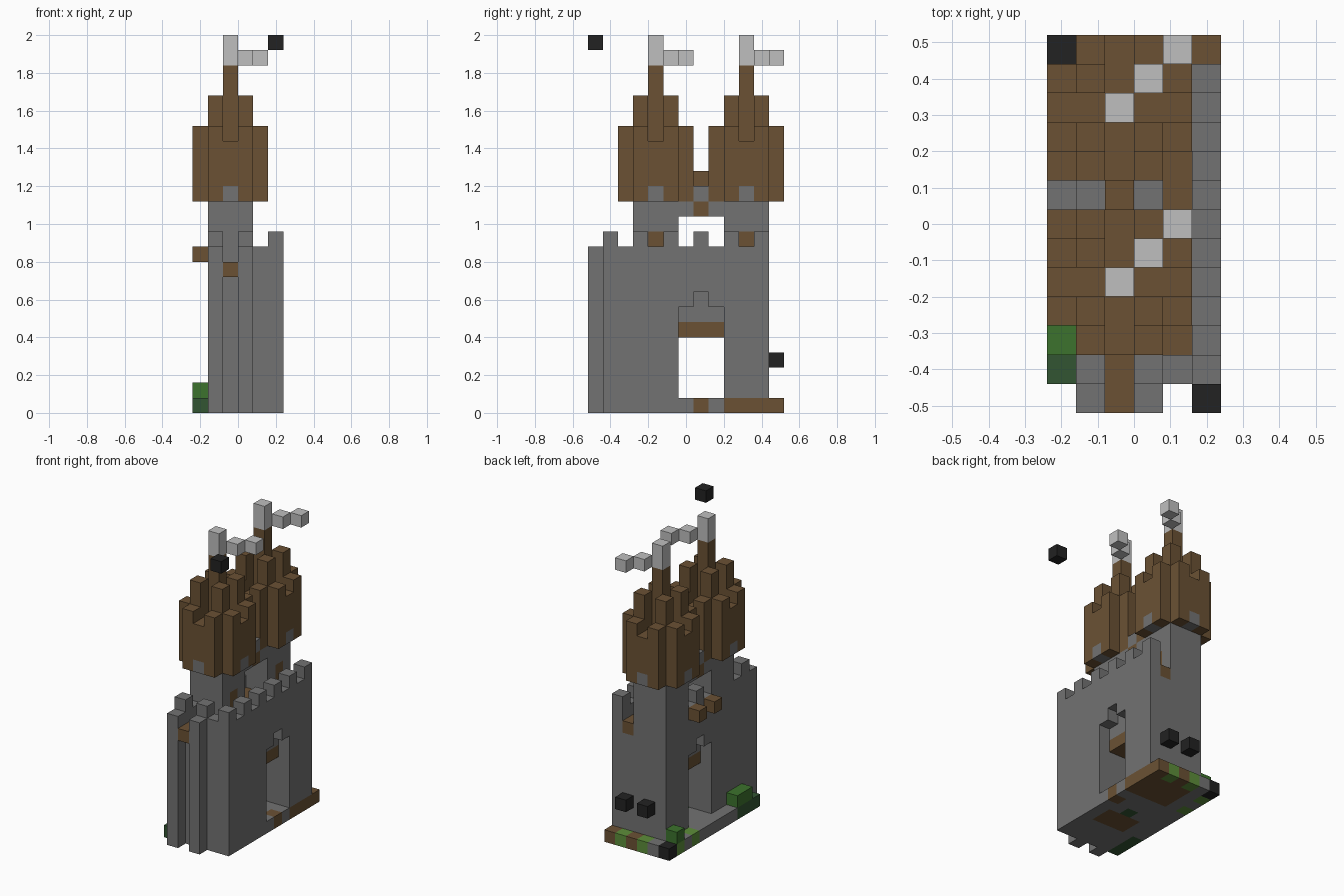
import bpy
import bmesh
from mathutils import Vector

S = 0.08                                # edge of one block
ORIGIN = Vector((-0.24, -0.52, 0.0))
COLOURS = {
    "stone_grey": (0.17, 0.17, 0.17),
    "wood_brown": (0.145, 0.083, 0.034),
    "banner_white": (0.52, 0.52, 0.52),
    "coal_black": (0.016, 0.016, 0.016),
    "leaf_green": (0.045, 0.17, 0.026),
    "dark_green": (0.032, 0.09, 0.032),
    "grass_green": (0.11, 0.27, 0.042),
}
GREY, BROWN, WHITE, BLACK, LEAF, DARK, GRASS = COLOURS

cube = bpy.data.objects.get("Cube")
if cube:
    bpy.data.objects.remove(cube, do_unlink=True)

cells = {}                              # block position -> (part, colour)


def span(r):
    return range(r[0], r[1] + 1) if isinstance(r, tuple) else (r,)


def fill(part, colour, xs, ys, zs):
    """Fill an inclusive range of blocks."""
    for i in span(xs):
        for j in span(ys):
            for k in span(zs):
                cells[i, j, k] = (part, colour)


def carve(xs, ys, zs):
    for i in span(xs):
        for j in span(ys):
            for k in span(zs):
                cells.pop((i, j, k), None)


# Ground slab with soil, grass and shrubs
fill("ground", GREY, (0, 5), (1, 11), 0)
fill("ground", BROWN, (2, 5), (9, 12), 0)
fill("ground", BROWN, (2, 4), (4, 5), 0)
fill("ground", BROWN, 5, 7, 0)
fill("ground", GREY, 1, 12, 0)
fill("ground", BLACK, 0, 12, 0)
for i, j in ((2, 12), (4, 12), (0, 11), (0, 9)):
    fill("ground", GRASS, i, j, 0)
fill("ground", DARK, 0, (1, 3), 0)
fill("ground", DARK, 3, 6, 0)
fill("shrubs", LEAF, 0, (2, 3), 1)
fill("shrubs", LEAF, 0, 11, 1)

# Keep walls, walkway and parapet
fill("walls", GREY, (1, 5), (1, 11), (1, 10))
carve((2, 4), (2, 10), 10)
carve(4, 11, 10)
carve(2, 1, 10)
fill("walkway", BROWN, (2, 4), (2, 10), 9)
fill("walkway", BROWN, 4, 11, 9)
fill("walkway", BROWN, 2, (0, 1), 9)
for i in (1, 3):
    fill("front_pillars", GREY, i, 0, (0, 10))
    fill("merlons", GREY, i, 1, 11)
for j in range(1, 12, 2):
    fill("merlons", GREY, 5, j, 11)
fill("merlons", GREY, 1, 7, 11)

# Gateway through the keep, with stepped arches on both sides
fill("gate_beam", BROWN, (2, 4), (6, 8), 5)
carve((1, 5), (6, 8), (1, 4))
for i in (1, 5):
    carve(i, (6, 8), (5, 6))
    carve(i, 7, 7)

# Brackets on the side wall
for j in (6, 8):
    fill("brackets", BROWN, 0, j, 10)

# Bridge between the towers
fill("bridge", GREY, (1, 3), (6, 8), (13, 14))
fill("bridge", BROWN, (1, 3), 7, 13)
fill("bridge", BROWN, 2, 7, 15)


def tower(name, cy):
    """Square tower, stepped roof, windows, door, spire and banner."""
    cx = 2
    fill(name + "_tower", GREY, (cx - 1, cx + 1), (cy - 1, cy + 1), (10, 13))
    fill(name + "_door", BROWN, cx + 1, cy, (10, 11))
    roof = name + "_roof"
    fill(roof, BROWN, (cx - 2, cx + 2), (cy - 1, cy + 1), (14, 17))
    fill(roof, BROWN, (cx - 1, cx + 1), (cy - 2, cy + 2), (14, 17))
    for sx in (-1, 1):
        for sy in (-1, 1):
            fill(roof, BROWN, cx + sx, cy + sy, (18, 20))
            fill(roof, BROWN, cx + 2 * sx, cy + sy, 18)
            fill(roof, BROWN, cx + sx, cy + 2 * sy, 18)
    for d in (-2, 2):
        fill(name + "_windows", GREY, cx + d, cy, 14)
        fill(name + "_windows", GREY, cx, cy + d, 14)
    fill(name + "_spire", BROWN, cx, cy, (18, 22))
    banner = name + "_banner"
    fill(banner, WHITE, cx, cy, (23, 24))
    for n in (1, 2):
        fill(banner, WHITE, cx + n, cy + n, 23)


tower("front", 4)
tower("back", 10)

# Floating dark blocks
fill("dark_blocks", BLACK, 5, 0, 24)
for i in (2, 4):
    fill("dark_blocks", BLACK, i, 12, 3)

# Materials
materials = {}
for name, rgb in COLOURS.items():
    m = bpy.data.materials.new(name)
    m.use_nodes = True
    m.diffuse_color = (*rgb, 1)
    bsdf = next(n for n in m.node_tree.nodes if n.type == "BSDF_PRINCIPLED")
    bsdf.inputs["Base Color"].default_value = (*rgb, 1)
    bsdf.inputs["Roughness"].default_value = 0.9
    materials[name] = m


def build(part):
    """Make one object from the exposed block faces of a part."""
    blocks = {p: c for p, (n, c) in cells.items() if n == part}
    slots = sorted(set(blocks.values()))
    bm = bmesh.new()
    for pos, colour in blocks.items():
        centre = Vector(pos) + Vector((0.5, 0.5, 0.5))
        for axis in range(3):
            for sign in (-1, 1):
                n = Vector((0, 0, 0))
                n[axis] = sign
                if tuple(int(a + b) for a, b in zip(pos, n)) in cells:
                    continue
                u = Vector((0, 0, 0))
                u[(axis + 1) % 3] = 0.5
                v = n.cross(u)
                mid = centre + n / 2
                corners = (mid - u - v, mid + u - v, mid + u + v, mid - u + v)
                face = bm.faces.new([bm.verts.new(ORIGIN + c * S) for c in corners])
                face.material_index = slots.index(colour)
    bmesh.ops.remove_doubles(bm, verts=bm.verts, dist=S / 100)
    mesh = bpy.data.meshes.new(part)
    bm.to_mesh(mesh)
    bm.free()
    for colour in slots:
        mesh.materials.append(materials[colour])
    bpy.context.collection.objects.link(bpy.data.objects.new(part, mesh))


for part in sorted({n for n, _ in cells.values()}):
    build(part)
